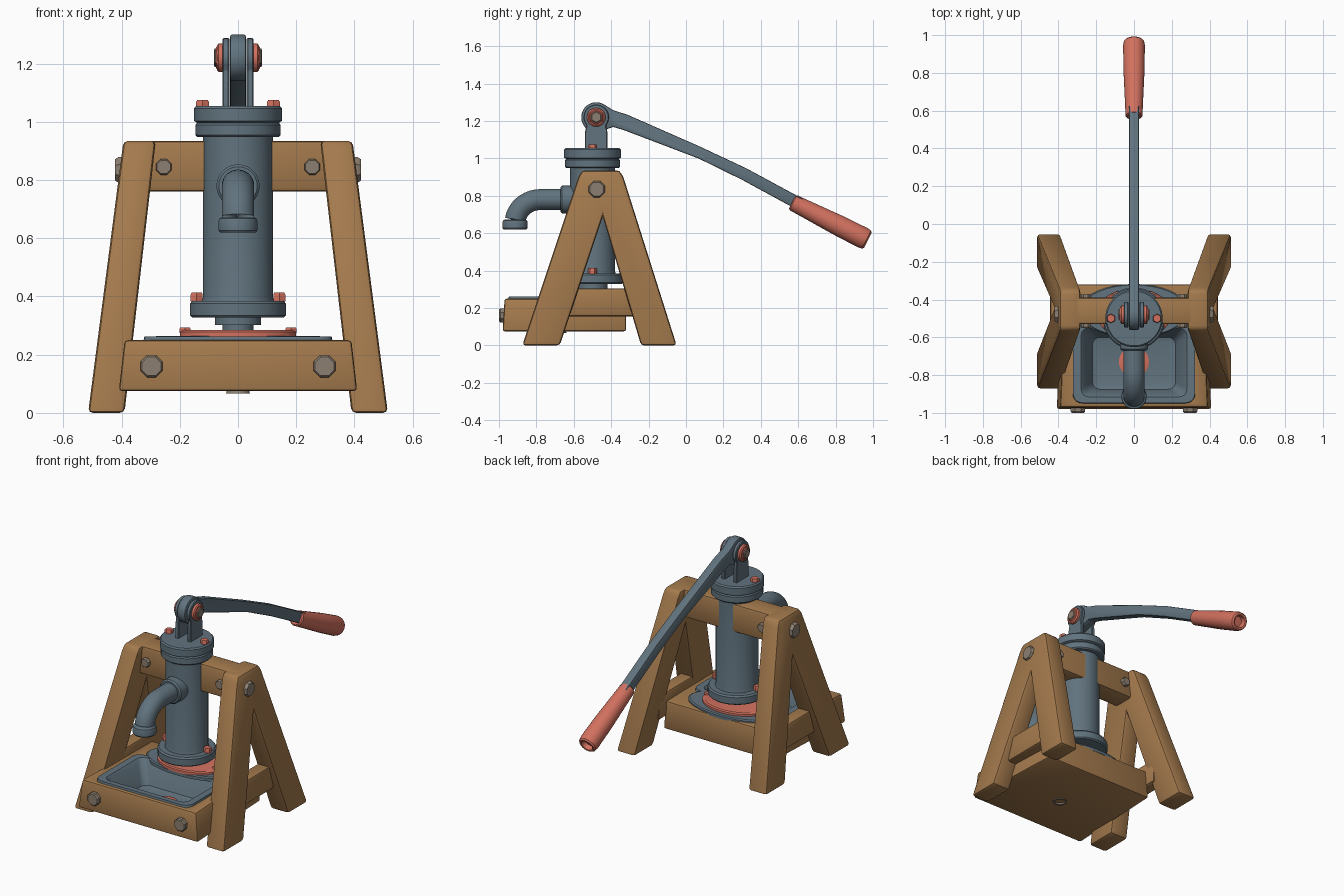
import bpy, bmesh, math
from mathutils import Vector

if "Cube" in bpy.data.objects:
    bpy.data.objects.remove(bpy.data.objects["Cube"])


def material(name, rgb):
    m = bpy.data.materials.new(name)
    lin = [((c / 255 + 0.055) / 1.055) ** 2.4 for c in rgb]
    m.diffuse_color = (*lin, 1)
    m.use_nodes = True
    m.node_tree.nodes["Principled BSDF"].inputs["Base Color"].default_value = m.diffuse_color
    return m


IRON = material("blue grey iron", (97, 115, 126))
WOOD = material("brown wood", (164, 122, 77))
RED = material("faded red", (210, 113, 95))
BOLT = material("dull bolt metal", (140, 127, 113))


def finish(name, bm, mat, bevel=0.0, segs=2, min_angle=0.6):
    bmesh.ops.recalc_face_normals(bm, faces=bm.faces)
    if bevel:
        edges = [e for e in bm.edges if e.is_manifold and e.calc_face_angle(0) > min_angle]
        bmesh.ops.bevel(bm, geom=edges, offset=bevel, segments=segs, profile=0.5,
                        affect='EDGES', clamp_overlap=True)
    me = bpy.data.meshes.new(name)
    bm.to_mesh(me)
    bm.free()
    me.materials.append(mat)
    ob = bpy.data.objects.new(name, me)
    bpy.context.collection.objects.link(ob)
    return ob


def loft(name, loops, mat, **kw):
    """Skin a list of equal-length point loops and cap both ends."""
    bm = bmesh.new()
    rows = [[bm.verts.new(p) for p in loop] for loop in loops]
    n = len(rows[0])
    for a, b in zip(rows, rows[1:]):
        for i in range(n):
            bm.faces.new((a[i], a[(i + 1) % n], b[(i + 1) % n], b[i]))
    bm.faces.new(rows[0])
    bm.faces.new(rows[-1])
    return finish(name, bm, mat, **kw)


def ring(c, axis, r, n=32, sy=1.0):
    """Circle around an axis; sy squashes it in y."""
    q = Vector(axis).to_track_quat('Z', 'Y')
    pts = []
    for i in range(n):
        a = 2 * math.pi * (i + 0.5) / n
        p = q @ Vector((r * math.cos(a), r * math.sin(a), 0))
        p.y *= sy
        pts.append(p + Vector(c))
    return pts


def lathe(name, x, y, prof, mat, n=32, sy=1.0):
    """Turned part on a vertical axis from (radius, z) pairs."""
    return loft(name, [ring((x, y, z), (0, 0, 1), r, n, sy) for r, z in prof], mat)


def peg(name, c, axis, r, h, mat, n=8):
    """Bolt head with a small chamfer, standing on c."""
    c, axis = Vector(c), Vector(axis)
    prof = [(r, 0), (r, h * 0.75), (r * 0.85, h)]
    return loft(name, [ring(c + axis * t, axis, rr, n) for rr, t in prof], mat)


def prism(name, prof, x0, x1, mat, **kw):
    """Extrude a (y, z) outline in x; x0 and x1 are functions of z."""
    return loft(name, [[(f(z), y, z) for y, z in prof] for f in (x0, x1)], mat, **kw)


def box(name, x0, x1, y0, y1, z0, z1, mat, bevel=0.015):
    return prism(name, [(y0, z0), (y1, z0), (y1, z1), (y0, z1)],
                 lambda z: x0, lambda z: x1, mat, bevel=bevel)


def rrect(hx, y0, y1, z, r):
    """Rounded rectangle loop centred on x = 0."""
    pts = []
    for k, (cx, cy) in enumerate([(hx - r, y1 - r), (r - hx, y1 - r),
                                  (r - hx, y0 + r), (hx - r, y0 + r)]):
        for i in range(6):
            a = math.pi / 2 * (k + i / 5)
            pts.append((cx + r * math.cos(a), cy + r * math.sin(a), z))
    return pts


# --- A-frame legs, side stretchers and their bolts
LEG = [(-.875, 0), (-.675, 0), (-.445, .69), (-.24, 0), (-.05, 0),
       (-.335, .90), (-.355, .935), (-.555, .935), (-.575, .90)]
for side, s in (("left", -1), ("right", 1)):
    prism(side + "_leg_frame", LEG,
          lambda z: s * (.39 - .115 * z), lambda z: s * (.515 - .13 * z),
          WOOD, bevel=.016)
    box(side + "_stretcher", s * .36, s * .445, -.70, -.25, .155, .305, WOOD)
    peg(side + "_leg_bolt", (s * .38, -.477, .835), (s, 0, 0), .047, .042, BOLT)
    peg(side + "_beam_bolt", (s * .255, -.525, .845), (0, -1, 0), .029, .025, BOLT)
    peg(side + "_beam_nut", (s * .255, -.395, .845), (0, 1, 0), .029, .025, BOLT)
    peg(side + "_front_bolt", (s * .297, -.97, .16), (0, -1, 0), .041, .03, BOLT)
box("cross_beam", -.36, .36, -.53, -.39, .76, .935, WOOD)


# --- Trough base: hollow block with a basin set in it
def rect(hf, hb, y0, y1, z):
    return [(-hf, y0, z), (hf, y0, z), (hb, y1, z), (-hb, y1, z)]


loft("trough_base", [rect(.41, .38, -.98, -.32, .075), rect(.39, .365, -.97, -.32, .25),
                     rect(.30, .30, -.935, -.535, .25), rect(.27, .27, -.91, -.55, .095)],
     WOOD, bevel=.012)
loft("basin", [rrect(.25, -.89, -.57, .10, .05), rrect(.295, -.93, -.54, .246, .05),
               rrect(.325, -.95, -.52, .246, .05), rrect(.322, -.947, -.523, .262, .05),
               rrect(.28, -.915, -.55, .262, .04), rrect(.268, -.905, -.557, .25, .04),
               rrect(.22, -.875, -.60, .125, .04), rrect(.20, -.86, -.62, .118, .04)], IRON)
lathe("drain", 0, -.73, [(.08, .115), (.08, .124), (.065, .128), (.045, .128), (.04, .120)], RED)
lathe("drain_outlet", 0, -.68, [(.035, .09), (.042, .066), (.03, .066), (.028, .08)], BOLT, 16)

# --- Plates under the pump
lathe("iron_foot_plate", 0, -.46, [(.29, .24), (.29, .258), (.28, .265)], IRON, 40, .49)
lathe("red_gasket", 0, -.475, [(.20, .26), (.20, .278), (.19, .284)], RED, 32, .66)

# --- Pump body
PY = -.50
lathe("pump_barrel", 0, PY, [
    (.053, .26), (.053, .302), (.08, .302), (.08, .328), (.158, .328), (.165, .335),
    (.165, .375), (.158, .385), (.124, .385), (.12, .40), (.12, .955)], IRON, 36)
lathe("lower_top_flange", 0, PY, [(.12, .948), (.14, .948), (.147, .955), (.147, .99), (.14, .998)], IRON, 36)
lathe("upper_top_flange", 0, PY, [(.14, .996), (.152, 1.003), (.152, 1.046), (.145, 1.054)], IRON, 36)
for s in (-1, 1):
    peg("top_flange_bolt", (s * .122, PY, 1.05), (0, 0, 1), .025, .025, RED, 6)
    peg("base_flange_bolt", (s * .142, PY, .383), (0, 0, 1), .024, .03, RED, 6)
    peg("gasket_bolt", (s * .182, -.475, .275), (0, 0, 1), .022, .018, RED, 6)

# --- Spout: collar, bent pipe and lip with open mouth
loft("spout_collar", [ring((0, y, .78), (0, -1, 0), r) for y, r in
                      ((-.58, .074), (-.662, .074), (-.67, .066))], IRON)
path = [ring((0, -.60, .78), (0, -1, 0), .056)]
for i in range(11):
    a = math.pi / 2 * i / 10
    path.append(ring((0, -.775 - .139 * math.sin(a), .655 + .125 * math.cos(a)),
                     (0, -math.cos(a), -math.sin(a) - 1e-5), .056))
# Lip is turned separately so its rings stay aligned
loft("spout_pipe", path, IRON)
lathe("spout_lip", 0, -.914, [(.056, .672), (.064, .668), (.067, .66), (.067, .627), (.062, .62),
                              (.048, .62), (.046, .65)], IRON)

# --- Handle: yoke ears, lever with round eye, pivot bolts and grip
VY, VZ = -.48, 1.22


def arc(r, a0, a1, n=18):
    return [(VY + r * math.cos(math.radians(a0 + (a1 - a0) * i / n)),
             VZ + r * math.sin(math.radians(a0 + (a1 - a0) * i / n))) for i in range(n + 1)]


for s in (-1, 1):
    prism("yoke_ear", [(-.54, 1.04), (-.42, 1.04), (-.42, 1.14)] + arc(.068, -40, 220) + [(-.54, 1.14)],
          lambda z: s * .03, lambda z: s * .053, IRON, bevel=.004, segs=1)
    peg("pivot_washer", (s * .05, VY, VZ), (s, 0, 0), .05, .022, RED, 24)
    peg("pivot_bolt", (s * .068, VY, VZ), (s, 0, 0), .032, .015, BOLT, 6)
    peg("pivot_nut", (s * .055, VY, VZ), (s, 0, 0), .042, .021, RED, 6)
prism("lever", arc(.08, 55, 285) + [(-.39, 1.168), (-.33, 1.15), (.07, .998), (.30, .885), (.60, .722),
                                    (.635, .778), (.32, .948), (.07, 1.065), (-.31, 1.232), (-.39, 1.258)],
      lambda z: -.027, lambda z: .027, IRON, bevel=.007)
A, B = Vector((0, .568, .766)), Vector((0, .972, .562))
d = (B - A).normalized()
L = (B - A).length
loft("handle_grip", [ring(A + d * t, d, r, 24) for t, r in (
    (0, .038), (.006, .045), (.06, .047), (L * .6, .056), (L - .03, .058), (L - .008, .054),
    (L, .046), (L - .002, .036), (L - .03, .03))], RED)

# --- Smooth shading with sharp corners kept
for ob in bpy.data.objects:
    ob.select_set(True)
bpy.context.view_layer.objects.active = bpy.data.objects["pump_barrel"]
bpy.ops.object.shade_smooth_by_angle(angle=math.radians(32))
